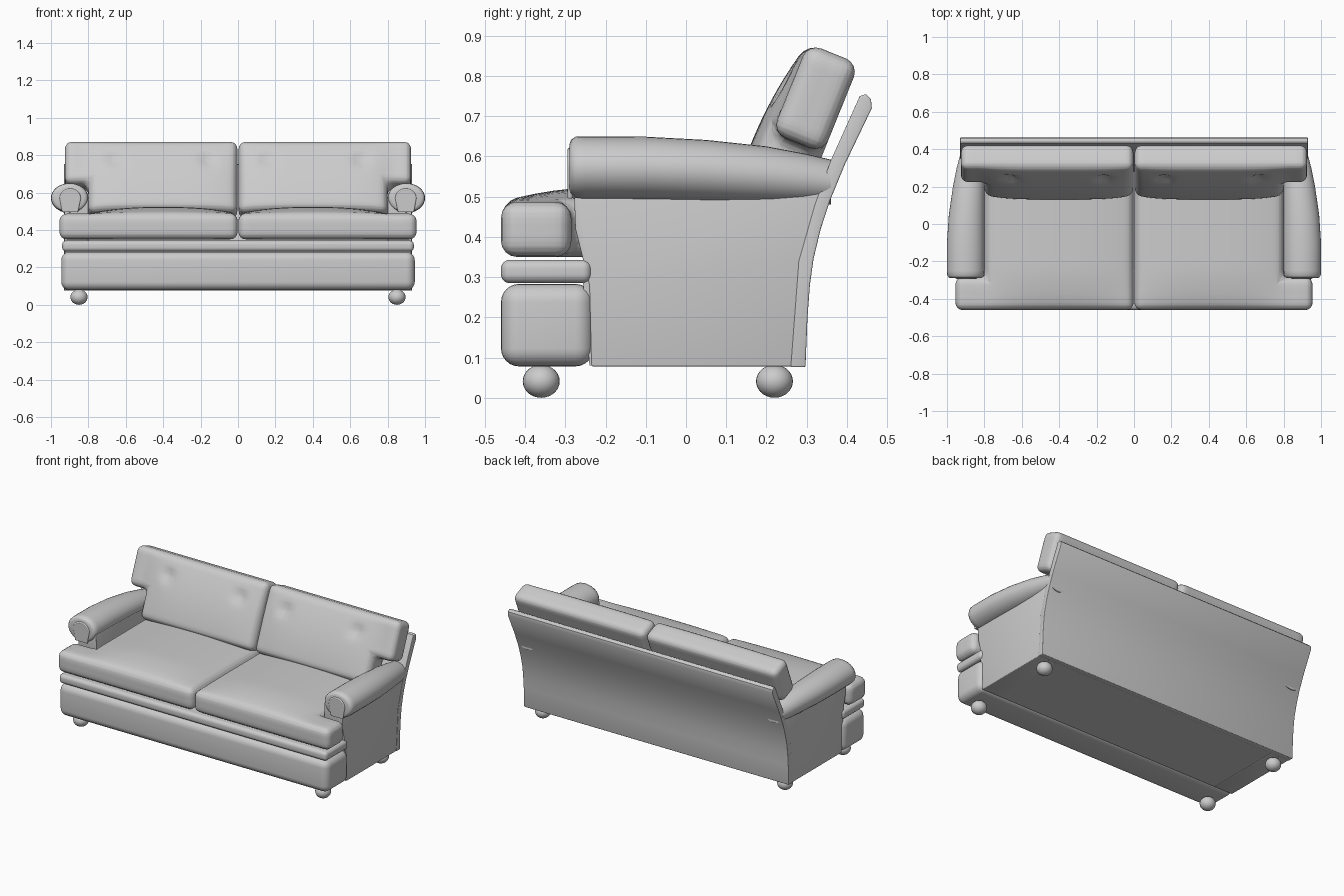
import bpy, bmesh
from math import sin, cos, pi, radians, exp
from mathutils import Vector, Matrix

cube = bpy.data.objects.get("Cube")
if cube:
    bpy.data.objects.remove(cube, do_unlink=True)

GREY = (0.6, 0.6, 0.6, 1.0)
mat = bpy.data.materials.new("soft_grey")
mat.use_nodes = True
mat.diffuse_color = GREY
mat.node_tree.nodes["Principled BSDF"].inputs["Base Color"].default_value = GREY


def finish(bm, name, angle=40):
    """Turn a bmesh into a smooth shaded object with sharp edges kept."""
    bmesh.ops.recalc_face_normals(bm, faces=bm.faces[:])
    me = bpy.data.meshes.new(name)
    bm.to_mesh(me)
    bm.free()
    me.materials.append(mat)
    me.shade_smooth()
    me.set_sharp_from_angle(angle=radians(angle))
    ob = bpy.data.objects.new(name, me)
    bpy.context.collection.objects.link(ob)
    return ob


def bevel_sharp(bm, radius, segments, limit=0.5):
    edges = [e for e in bm.edges if len(e.link_faces) == 2 and e.calc_face_angle() > limit]
    bmesh.ops.bevel(bm, geom=edges, offset=radius, segments=segments,
                    affect='EDGES', profile=0.5, clamp_overlap=True)


def rounded_box(name, lo, hi, radius):
    bm = bmesh.new()
    bmesh.ops.create_cube(bm, size=1)
    lo, hi = Vector(lo), Vector(hi)
    for v in bm.verts:
        v.co = (lo + hi) / 2 + v.co * (hi - lo)
    bevel_sharp(bm, radius, 6)
    return finish(bm, name)


def extrude_profile(name, points, x0, x1, radius=0.0):
    """Side profile (y, z) extruded between two x positions."""
    bm = bmesh.new()
    a = [bm.verts.new((x0, y, z)) for y, z in points]
    b = [bm.verts.new((x1, y, z)) for y, z in points]
    bm.faces.new(a)
    bm.faces.new(b)
    for i in range(len(a)):
        j = (i + 1) % len(a)
        bm.faces.new((a[i], a[j], b[j], b[i]))
    bmesh.ops.recalc_face_normals(bm, faces=bm.faces[:])
    if radius:
        bevel_sharp(bm, radius, 3, 1.0)
    return finish(bm, name, 35)


def t_cushion(name, us, vs, keep, thick, radius, place):
    """T-shaped padded block: grid cells, rounded rims, then shaped by place()."""
    bm = bmesh.new()
    verts = {}

    def vert(i, j, k):
        if (i, j, k) not in verts:
            verts[i, j, k] = bm.verts.new((us[i], vs[j], k * thick))
        return verts[i, j, k]

    cells = {(i, j) for i in range(len(us) - 1) for j in range(len(vs) - 1) if keep(i, j)}
    for i, j in cells:
        ring = [(i, j), (i + 1, j), (i + 1, j + 1), (i, j + 1)]
        neighbours = [(i, j - 1), (i + 1, j), (i, j + 1), (i - 1, j)]
        for k in (0, 1):
            bm.faces.new([vert(a, b, k) for a, b in ring])
        for n, other in enumerate(neighbours):
            if other not in cells:
                p, q = ring[n], ring[(n + 1) % 4]
                bm.faces.new((vert(*p, 0), vert(*q, 0), vert(*q, 1), vert(*p, 1)))
    bmesh.ops.recalc_face_normals(bm, faces=bm.faces[:])
    bevel_sharp(bm, radius, 4)
    bmesh.ops.subdivide_edges(bm, edges=bm.edges[:], cuts=2, use_grid_fill=True)
    for v in bm.verts:
        v.co = place(*v.co)
    return finish(bm, name, 50)


def ball(name, centre, scale):
    bm = bmesh.new()
    bmesh.ops.create_uvsphere(bm, u_segments=24, v_segments=14, radius=1)
    bmesh.ops.transform(bm, matrix=Matrix.Translation(centre) @ Matrix.Diagonal((*scale, 1)),
                        verts=bm.verts[:])
    return finish(bm, name)


def spaced(a, b, n):
    return [a + (b - a) * i / n for i in range(n + 1)]


def hump(t, power=2):
    return max(0.0, 1 - abs(t) ** power)


# Base: frame, front roll and trim band
extrude_profile("base_frame", [(-0.24, 0.08), (0.29, 0.08), (0.305, 0.34), (-0.26, 0.34)],
                -0.925, 0.925)
rounded_box("front_roll", (-0.945, -0.46, 0.078), (0.945, -0.23, 0.283), 0.045)
rounded_box("trim_band", (-0.94, -0.46, 0.285), (0.94, -0.235, 0.343), 0.022)

# Flared back panel with a rounded top
extrude_profile("back_panel", [
    (0.297, 0.076), (0.302, 0.2), (0.308, 0.28), (0.317, 0.345), (0.335, 0.42),
    (0.358, 0.49), (0.395, 0.58), (0.462, 0.72), (0.46, 0.742), (0.447, 0.755),
    (0.432, 0.75), (0.36, 0.59), (0.32, 0.48), (0.28, 0.34), (0.26, 0.076)],
    -0.93, 0.93, 0.004)

SLANT = radians(22)
TUFTS = [(0.16, 0.29), (0.66, 0.29)]

# Arm sections: y, centre x, centre z, half width, half height
ARM = [(-0.29, 0.9, 0.57, 0.078, 0.06), (-0.286, 0.9, 0.57, 0.09, 0.071),
       (-0.275, 0.9, 0.571, 0.098, 0.078), (-0.25, 0.9, 0.571, 0.1, 0.079),
       (-0.1, 0.9, 0.57, 0.1, 0.079), (0.05, 0.895, 0.564, 0.095, 0.077),
       (0.2, 0.884, 0.554, 0.084, 0.071), (0.3, 0.874, 0.544, 0.074, 0.062),
       (0.36, 0.866, 0.536, 0.066, 0.056)]

for side, s in (("left", 1), ("right", -1)):
    # Seat cushion, crowned in the middle
    def seat_place(u, v, w):
        rise = min(1.0, max(0.0, (v + 0.46) / 0.25))
        crown = 0.036 * hump((u - 0.4) / 0.4, 2.5) * rise * (2 - rise)
        return s * u, v, 0.35 + w + crown * w / 0.137

    t_cushion(side + "_seat_cushion", spaced(0.002, 0.8, 7) + [0.955],
              [-0.46, -0.285, -0.17, -0.06, 0.06, 0.26],
              lambda i, j: i < 7 or j == 0, 0.137, 0.04, seat_place)

    # Back cushion, bulging forward with two tufted dimples
    def back_place(u, v, w):
        bulge = 0.038 * hump((u - 0.4) / 0.42, 4) * hump((v - 0.13) / 0.28)
        for tu, tv in TUFTS:
            d2 = (u - tu) ** 2 + (v - tv) ** 2
            bulge -= 0.024 * exp(-d2 / 0.0011)
        w += bulge * w / 0.137
        return (s * u, 0.277 + v * sin(SLANT) - w * cos(SLANT),
                0.45 + v * cos(SLANT) + w * sin(SLANT))

    t_cushion(side + "_back_cushion", spaced(0.004, 0.8, 9) + [0.925],
              [0, 0.085, 0.17, 0.25, 0.33, 0.41],
              lambda i, j: i < 9 or j > 1, 0.137, 0.036, back_place)
    for n, (tu, tv) in enumerate(TUFTS):
        ball(f"{side}_tuft_button_{n + 1}", back_place(tu, tv, 0.137), (0.008, 0.006, 0.008))

    # Side wall under the arm
    extrude_profile(side + "_side_wall", [
        (-0.235, 0.078), (-0.24, 0.28), (-0.275, 0.42), (-0.28, 0.56), (0.1, 0.55),
        (0.34, 0.53), (0.34, 0.46), (0.31, 0.34), (0.295, 0.078)], s * 0.8, s * 0.928, 0.004)

    # Rolled arm lofted through its sections
    bm = bmesh.new()
    rings = []
    for y, cx, cz, rx, rz in ARM:
        rings.append([bm.verts.new((s * (cx + rx * cos(a)), y, cz + rz * sin(a)))
                      for a in (2 * pi * i / 32 for i in range(32))])
    for r0, r1 in zip(rings, rings[1:]):
        for i in range(32):
            j = (i + 1) % 32
            bm.faces.new((r0[i], r0[j], r1[j], r1[i]))
    bm.faces.new(rings[0])
    bm.faces.new(rings[-1])
    finish(bm, side + "_arm_roll")

    # Arched piping and padded facing on the arm front
    arch = [(0.862, 0.497)] + [(0.897 - 0.05 * cos(a), 0.57 + 0.045 * sin(a))
                               for a in spaced(0, pi, 14)] + [(0.934, 0.497)]
    curve = bpy.data.curves.new(side + "_arm_piping", 'CURVE')
    curve.dimensions = '3D'
    curve.bevel_depth = 0.007
    curve.bevel_resolution = 3
    curve.use_fill_caps = True
    curve.materials.append(mat)
    spline = curve.splines.new('POLY')
    spline.points.add(len(arch) - 1)
    for p, (x, z) in zip(spline.points, arch):
        p.co = (s * x, -0.288, z, 1)
    spline.use_smooth = True
    bpy.context.collection.objects.link(bpy.data.objects.new(side + "_arm_piping", curve))

    bm = bmesh.new()
    front = [bm.verts.new((s * x, -0.294, z)) for x, z in arch]
    rear = [bm.verts.new((s * x, -0.27, z)) for x, z in arch]
    bm.faces.new(front)
    for i in range(len(arch)):
        j = (i + 1) % len(arch)
        bm.faces.new((front[i], front[j], rear[j], rear[i]))
    finish(bm, side + "_arm_facing")

    # Bun feet
    for end, y in (("front", -0.36), ("back", 0.22)):
        ball(f"{side}_{end}_foot", (s * 0.85, y, 0.041), (0.046, 0.046, 0.041))
